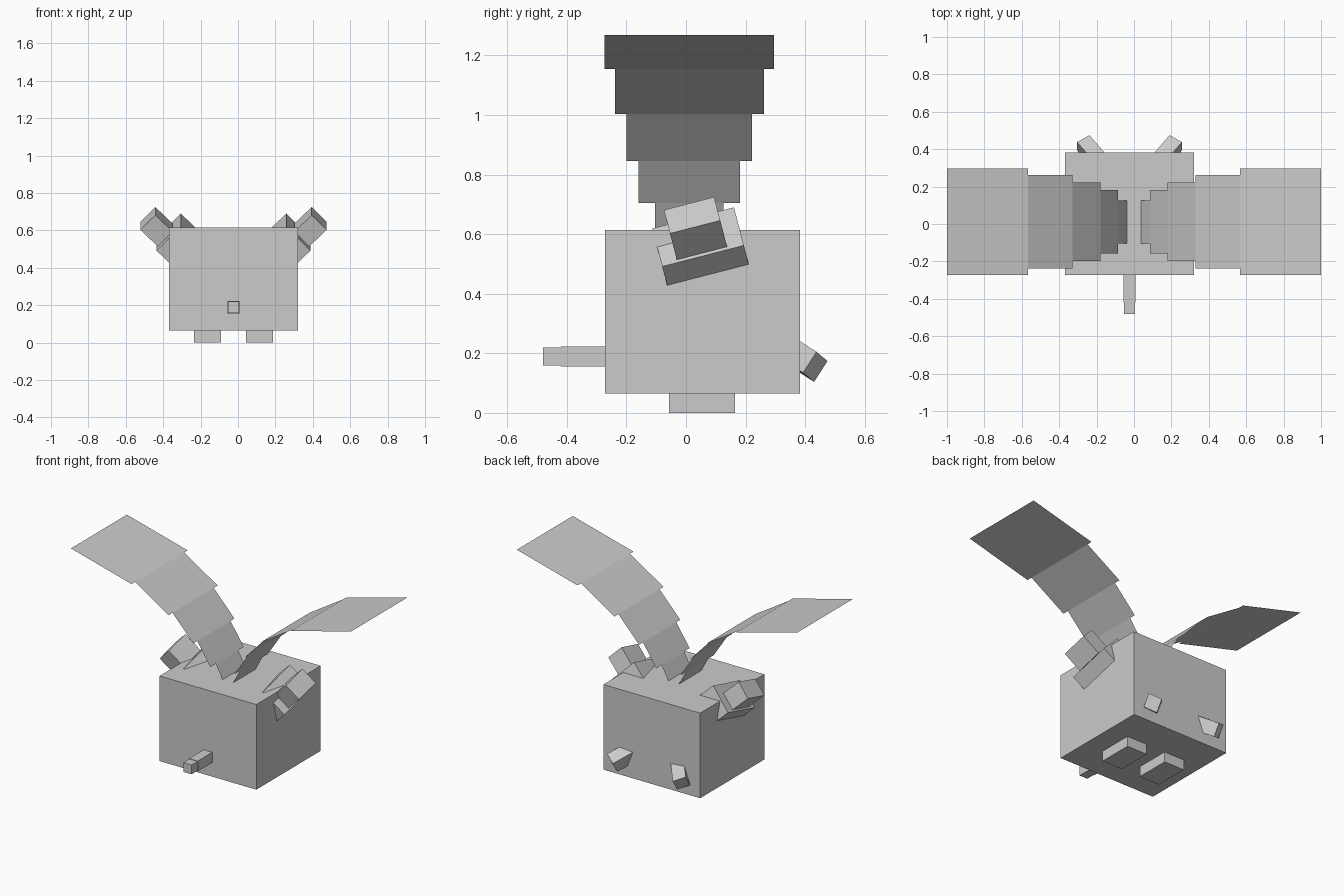
import bpy
import bmesh
from mathutils import Matrix, Vector

cube = bpy.data.objects.get("Cube")
if cube:
    bpy.data.objects.remove(cube)

# One plain grey for the whole model
grey = bpy.data.materials.new("plain grey")
grey.use_nodes = True
colour = (0.6, 0.6, 0.6, 1)
grey.diffuse_color = colour
grey.node_tree.nodes["Principled BSDF"].inputs["Base Color"].default_value = colour

MID = -0.024  # centre plane of the body


def finish(name, bm):
    mesh = bpy.data.meshes.new(name)
    bm.to_mesh(mesh)
    bm.free()
    mesh.materials.append(grey)
    obj = bpy.data.objects.new(name, mesh)
    bpy.context.collection.objects.link(obj)
    return obj


def slanted_box(name, corner, a, b, c, mirrored=False):
    """Box from one corner and its three edge vectors."""
    bm = bmesh.new()
    bmesh.ops.create_cube(bm, size=1, matrix=Matrix.Translation((0.5, 0.5, 0.5)))
    frame = Matrix((a, b, c)).transposed().to_4x4()
    frame.translation = corner
    bm.transform(frame)
    if mirrored:
        for v in bm.verts:
            v.co.x = 2 * MID - v.co.x
    bmesh.ops.recalc_face_normals(bm, faces=bm.faces)
    return finish(name, bm)


def box(name, low, high, mirrored=False):
    size = Vector(high) - Vector(low)
    return slanted_box(name, Vector(low), Vector((size.x, 0, 0)),
                       Vector((0, size.y, 0)), Vector((0, 0, size.z)), mirrored)


# Body and two-part nose
box("body", (-0.369, -0.272, 0.065), (0.321, 0.383, 0.614))
box("nose_base", (MID - 0.031, -0.42, 0.156), (MID + 0.031, -0.25, 0.222))
box("nose_tip", (MID - 0.029, -0.48, 0.159), (MID + 0.029, -0.42, 0.219))

# Paired parts, mirrored across the body
along = Vector((0, 0.968, 0.25))
outward = Vector((0.7, 0.18, -0.69))
inward = along.cross(outward)
peg_side = Vector((0.066, -0.037, 0.031))
peg_drop = Vector((0, -0.045, -0.07))
peg_in = peg_drop.cross(peg_side).normalized()

for side, flip in (("left", False), ("right", True)):
    box(side + "_foot", (0.043, -0.057, 0), (0.187, 0.165, 0.08), flip)
    slanted_box(side + "_ear_base", Vector((0.258, -0.113, 0.619)),
                outward * 0.185, along * 0.283, inward * 0.185, flip)
    slanted_box(side + "_ear_block", Vector((0.394, -0.074, 0.681)),
                outward * 0.114, along * 0.174, inward * 0.13, flip)
    slanted_box(side + "_rear_peg", Vector((0.19, 0.475, 0.174)),
                peg_side, peg_drop, peg_in * 0.2, flip)

# Wings: flat panels that widen and level out towards the tip
path = [(0.03, 0.6), (0.086, 0.704), (0.18, 0.846), (0.328, 1.004),
        (0.567, 1.154), (1.0, 1.268)]
half_widths = [0.115, 0.17, 0.21, 0.25, 0.285]
for side, sign in (("left", 1), ("right", -1)):
    bm = bmesh.new()
    for (x0, z0), (x1, z1), w in zip(path, path[1:], half_widths):
        ring = [(x0, -w, z0), (x1, -w, z1), (x1, w, z1), (x0, w, z0)]
        verts = [bm.verts.new((sign * x, y + 0.011, z)) for x, y, z in ring]
        bm.faces.new(verts[::sign])
    finish(side + "_wing", bm)
